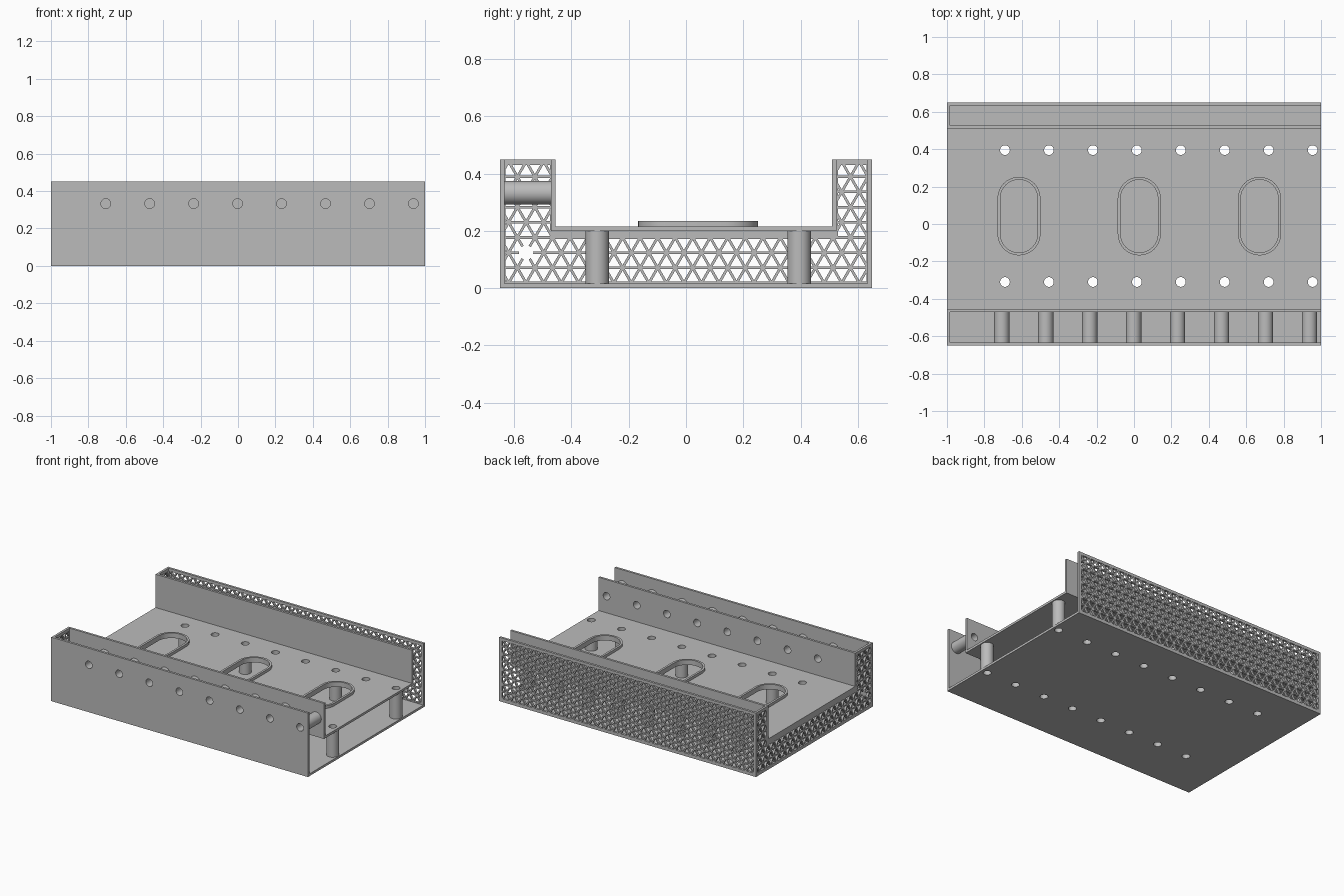
import bpy, bmesh, math

cube = bpy.data.objects.get("Cube")
if cube:
    bpy.data.objects.remove(cube, do_unlink=True)

grey = bpy.data.materials.new("plain grey")
grey.use_nodes = True
colour = (0.5, 0.5, 0.5, 1)
grey.diffuse_color = colour
grey.node_tree.nodes["Principled BSDF"].inputs["Base Color"].default_value = colour

# Main dimensions
T = 0.016                       # sheet thickness
X, Y, H = 1.0, 0.65, 0.45       # half length, half width, height
DECK = 0.216                    # deck top
IN_F, IN_B = -0.455, 0.51       # faces of the inner walls
PITCH, COUNT, BORE, POST = 0.235, 8, 0.026, 0.041
ROWS = (-0.31, 0.395)           # post rows
TUBE_Z = 0.333


def prism(bm, pts, lo, hi, axis):
    """Extrude a 2D outline along an axis."""
    def place(p, h):
        a, b = p
        return {"x": (h, a, b), "y": (a, h, b), "z": (a, b, h)}[axis]
    low = [bm.verts.new(place(p, lo)) for p in pts]
    top = [bm.verts.new(place(p, hi)) for p in pts]
    bm.faces.new(low)
    bm.faces.new(top)
    for i in range(len(pts)):
        j = (i + 1) % len(pts)
        bm.faces.new((low[i], low[j], top[j], top[i]))


def rect(a0, a1, b0, b1):
    return [(a0, b0), (a1, b0), (a1, b1), (a0, b1)]


def circle(a, b, r, n=32):
    return [(a + r * math.cos(math.tau * i / n), b + r * math.sin(math.tau * i / n))
            for i in range(n)]


def stadium(a, b, r, half, n=16):
    pts = []
    for end, start in ((1, 0), (-1, math.pi)):
        for i in range(n + 1):
            t = start + math.pi * i / n
            pts.append((a + r * math.cos(t), b + end * (half - r) + r * math.sin(t)))
    return pts


def part(name, prisms):
    bm = bmesh.new()
    for p in prisms:
        prism(bm, *p)
    bmesh.ops.recalc_face_normals(bm, faces=bm.faces)
    mesh = bpy.data.meshes.new(name)
    bm.to_mesh(mesh)
    bm.free()
    mesh.materials.append(grey)
    ob = bpy.data.objects.new(name, mesh)
    bpy.context.scene.collection.objects.link(ob)
    return ob


def cut(ob, cutter, operation="DIFFERENCE"):
    """Apply a boolean straight to the mesh."""
    mod = ob.modifiers.new("cut", "BOOLEAN")
    mod.operation, mod.object, mod.solver = operation, cutter, "MANIFOLD"
    graph = bpy.context.evaluated_depsgraph_get()
    mesh = bpy.data.meshes.new_from_object(ob.evaluated_get(graph))
    ob.modifiers.clear()
    ob.data = mesh


def triangle_grid(a_start, a_end, phase, lo, hi, axis):
    """Prisms for every opening in a triangular lattice."""
    rise, base_z, shrink = 0.053, 0.018, 0.74
    side = rise / math.sin(math.pi / 3)
    first = math.floor((a_start - phase) / side) - 1
    last = math.ceil((a_end - phase) / side) + 1
    out = []
    for k in range(8):
        z0 = base_z + k * rise
        z1 = z0 + rise
        for n in range(first, last):
            u = phase + (n + (k % 2) / 2) * side
            up = [(u, z0), (u + side, z0), (u + side / 2, z1)]
            down = [(u + side / 2, z1), (u + side, z0), (u + 1.5 * side, z1)]
            for tri in (up, down):
                ca = sum(p[0] for p in tri) / 3
                cz = sum(p[1] for p in tri) / 3
                out.append(([(ca + (a - ca) * shrink, cz + (z - cz) * shrink)
                             for a, z in tri], lo, hi, axis))
    return out


def lattice(name, outline, window, lo, hi, axis, phase):
    """Sheet with a solid border and a lattice inside the window."""
    panel = part(name, [(outline, lo, hi, axis)])
    span = [p[0] for p in window]
    holes = part("lattice_cutter", triangle_grid(min(span), max(span), phase,
                                                 lo - 0.02, hi + 0.02, axis))
    limit = part("window_cutter", [(window, lo - 0.01, hi + 0.01, axis)])
    cut(holes, limit, "INTERSECT")
    cut(panel, holes)
    for helper in (holes, limit):
        bpy.data.objects.remove(helper, do_unlink=True)
    return panel


post_x = [-0.69 + i * PITCH for i in range(COUNT)]
tube_x = [x - 0.017 for x in post_x]
slots = [(-0.615 + i * 0.643, 0.042) for i in range(3)]

# Floor, front wall and raised tray
solids = [
    part("floor_plate", [(rect(-X, X, -Y, Y), 0, T, "z")]),
    part("front_wall", [(rect(-X, X, T, H), -Y, -Y + T, "y")]),
    part("tray", [([(IN_F - T, H), (IN_F - T, DECK - T), (IN_B + T, DECK - T),
                    (IN_B + T, H), (IN_B, H), (IN_B, DECK), (IN_F, DECK), (IN_F, H)],
                   -X + T, X, "x")]),
    # Posts, side tubes and slot rims
    part("floor_posts", [(circle(x, y, POST), T, DECK - T, "z")
                         for x in post_x for y in ROWS]),
    part("front_tubes", [(circle(x, TUBE_Z, POST), -Y + T, IN_F - T, "y")
                         for x in tube_x]),
    part("slot_rims", [(stadium(x, y, 0.115, 0.21), DECK, 0.235, "z") for x, y in slots]),
]

# Bores and slots cut through everything they meet
bores = [(circle(x, y, BORE), -0.1, 0.3, "z") for x in post_x for y in ROWS]
bores += [(circle(x, TUBE_Z, BORE), -0.7, -0.4, "y") for x in tube_x]
bores += [(stadium(x, y, 0.1, 0.195), 0.1, 0.3, "z") for x, y in slots]
drill = part("drill_cutter", bores)
for ob in solids:
    cut(ob, drill)
bpy.data.objects.remove(drill, do_unlink=True)

# Lattice back wall
back = lattice("back_lattice_wall", rect(-X, X, T, H), rect(-0.98, 0.98, 0.02, 0.43),
               Y - T, Y, "y", -0.98)

# Lattice end wall, shaped like the tray section, with a cable hole
yo = Y - T
end_outline = [(-yo, T), (yo, T), (yo, H), (IN_B, H), (IN_B, DECK),
               (IN_F, DECK), (IN_F, H), (-yo, H)]
end_window = [(-0.63, 0.02), (0.63, 0.02), (0.63, 0.43), (0.53, 0.43), (0.53, 0.174),
              (-0.475, 0.174), (-0.475, 0.43), (-0.63, 0.43)]
end = lattice("end_lattice_wall", end_outline, end_window, -X, -X + T, "x", -0.558)
cable = part("cable_cutter", [(circle(-0.558, 0.124, 0.025), -1.1, -0.9, "x")])
cut(end, cable)
bpy.data.objects.remove(cable, do_unlink=True)

# Smooth the round walls, keep the edges sharp
for ob in solids + [back, end]:
    ob.data.shade_smooth()
    ob.data.set_sharp_from_angle(angle=math.radians(30))
